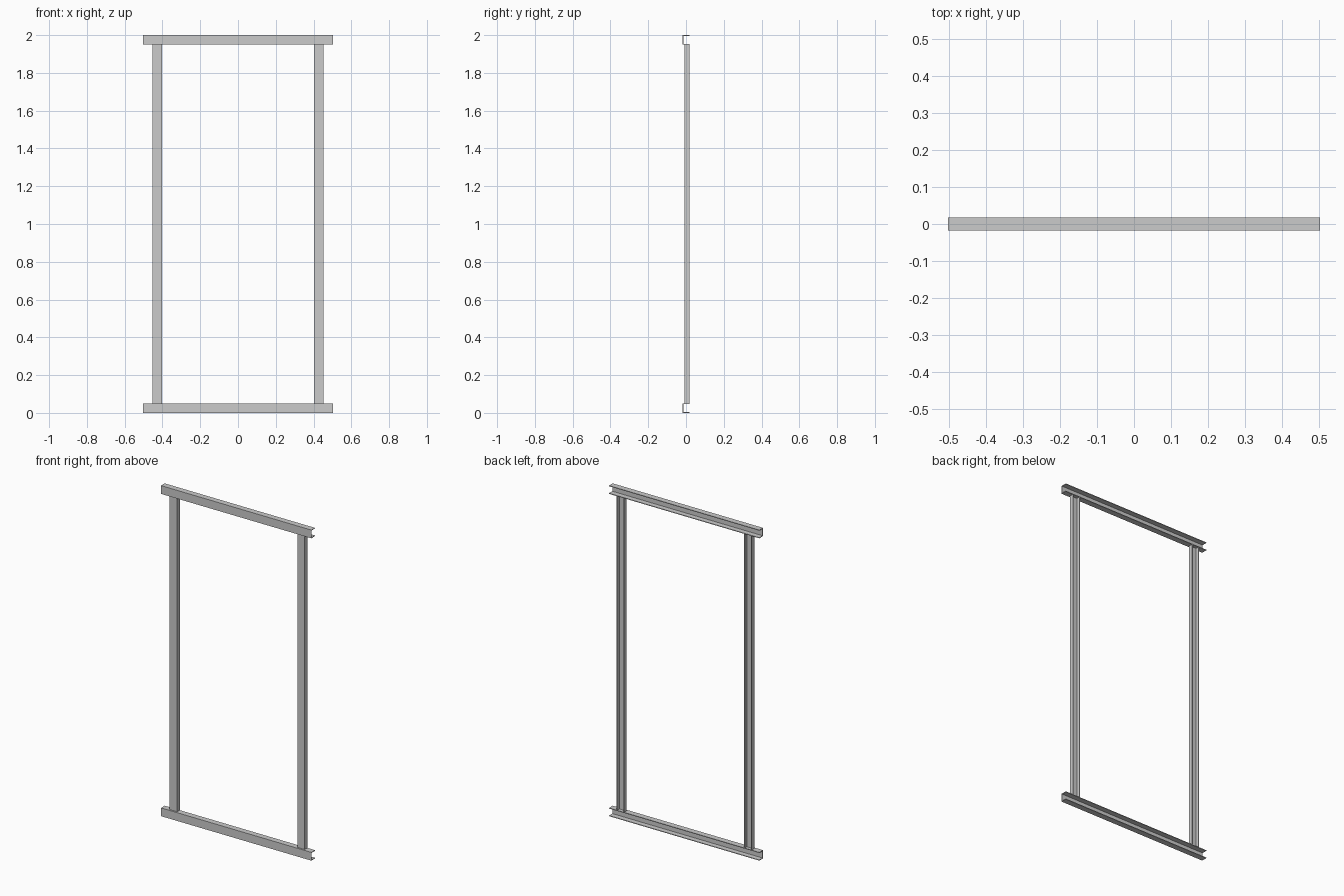
import bpy
import bmesh
from mathutils import Matrix, Vector

if "Cube" in bpy.data.objects:
    bpy.data.objects.remove(bpy.data.objects["Cube"])

WALL = 0.004


def channel(name, width, y_front, y_back, length, axis, centre):
    """U-channel with its web at the front, open to the back, run along x or z."""
    h, t = width / 2, WALL
    profile = [(-h, y_front), (h, y_front), (h, y_back), (h - t, y_back),
               (h - t, y_front + t), (-h + t, y_front + t),
               (-h + t, y_back), (-h, y_back)]
    bm = bmesh.new()
    face = bm.faces.new([bm.verts.new((x, y, -length / 2)) for x, y in profile])
    ext = bmesh.ops.extrude_face_region(bm, geom=[face])
    top = [v for v in ext["geom"] if isinstance(v, bmesh.types.BMVert)]
    bmesh.ops.translate(bm, verts=top, vec=(0, 0, length))
    if axis == "x":
        bm.transform(Matrix.Rotation(1.5707963268, 4, "Y"))
    bmesh.ops.recalc_face_normals(bm, faces=bm.faces)
    mesh = bpy.data.meshes.new(name)
    bm.to_mesh(mesh)
    bm.free()
    obj = bpy.data.objects.new(name, mesh)
    obj.location = Vector(centre)
    bpy.context.collection.objects.link(obj)
    return obj


# Horizontal rails
for name, z in (("bottom_rail", 0.025), ("top_rail", 1.975)):
    channel(name, 0.05, -0.0176, 0.0176, 1.006, "x", (0, 0, z))

# Upright posts, shallower than the rails and flush with their back
for name, x in (("left_post", -0.427), ("right_post", 0.427)):
    channel(name, 0.05, -0.0076, 0.0176, 1.90, "z", (x, 0, 1.0))
